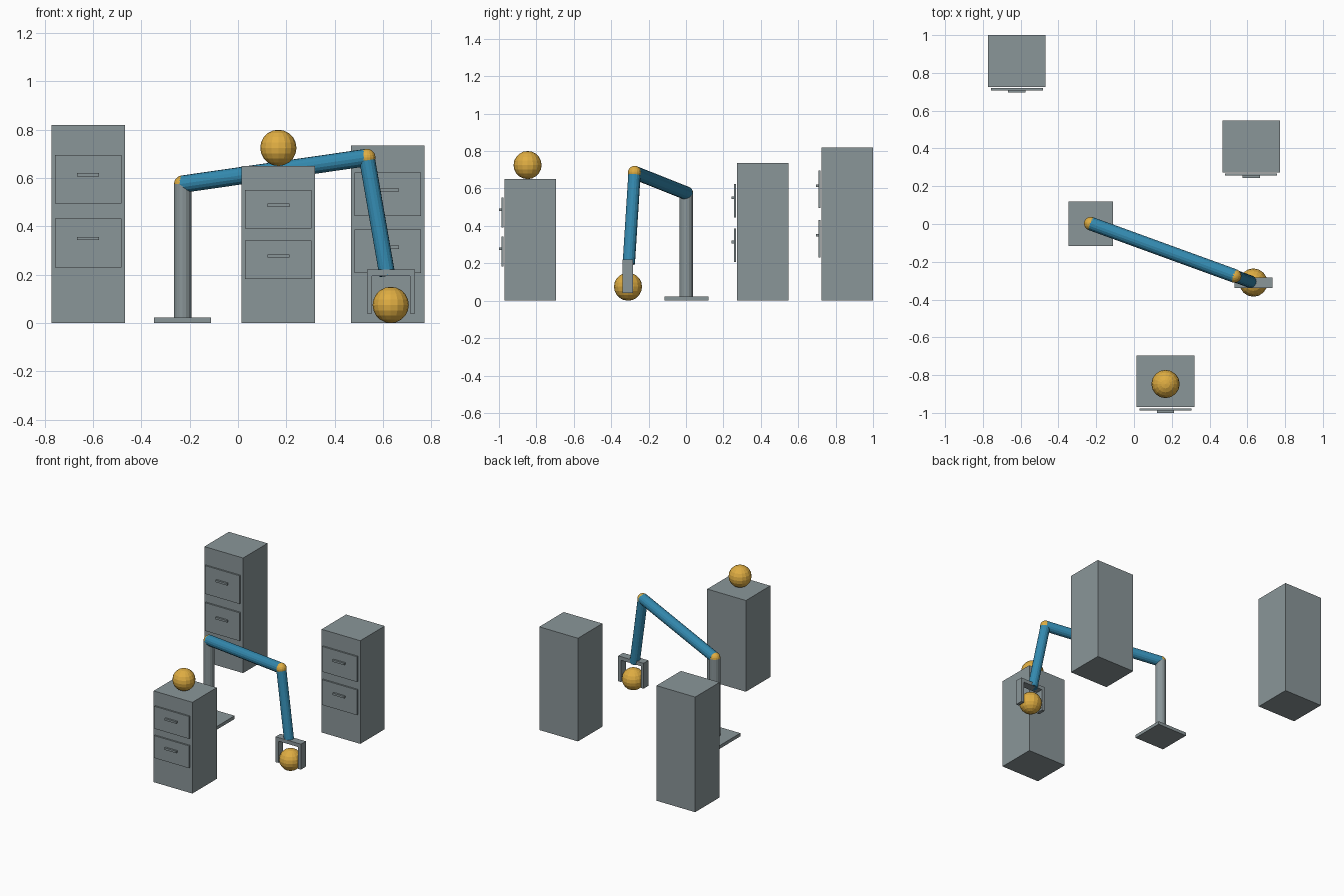
import bpy
from mathutils import Vector

if "Cube" in bpy.data.objects:
    bpy.data.objects.remove(bpy.data.objects["Cube"])


def material(name, rgb):
    m = bpy.data.materials.new(name)
    m.diffuse_color = (*rgb, 1)
    m.use_nodes = True
    m.node_tree.nodes["Principled BSDF"].inputs["Base Color"].default_value = m.diffuse_color
    return m


GREY = material("steel grey", (0.255, 0.305, 0.318))
BLUE = material("arm blue", (0.034, 0.254, 0.434))
GOLD = material("golden yellow", (0.74, 0.42, 0.055))


def finish(name, mat):
    ob = bpy.context.object
    ob.name = name
    ob.data.materials.append(mat)
    return ob


def box(name, centre, size, mat=GREY):
    bpy.ops.mesh.primitive_cube_add(size=1, location=centre)
    ob = finish(name, mat)
    ob.scale = size
    return ob


def ball(name, centre, radius):
    bpy.ops.mesh.primitive_uv_sphere_add(segments=16, ring_count=10,
                                         radius=radius, location=centre)
    return finish(name, GOLD)


def rod(name, start, end, radius, mat):
    a, b = Vector(start), Vector(end)
    bpy.ops.mesh.primitive_cylinder_add(vertices=16, radius=radius,
                                        depth=(b - a).length, location=(a + b) / 2)
    ob = finish(name, mat)
    ob.rotation_euler = (b - a).to_track_quat('Z', 'Y').to_euler()
    return ob


# Cabinets: body, two drawer fronts just clear of the body, two handles
W, D = 0.305, 0.275


def cabinet(tag, x, y, h):
    box(f"{tag}_cabinet_body", (x, y, h / 2), (W, D, h))
    front = y - D / 2
    for level, z in (("lower", 0.404 * h), ("upper", 0.726 * h)):
        box(f"{tag}_{level}_drawer", (x, front - 0.0115, z), (0.9 * W, 0.011, 0.245 * h))
        box(f"{tag}_{level}_handle", (x, front - 0.0235, z + 0.023 * h),
            (0.3 * W, 0.013, 0.014))


cabinet("left", -0.62, 0.8625, 0.82)
cabinet("right", 0.62, 0.411, 0.735)
cabinet("front", 0.167, -0.8325, 0.65)

# Balls: one on the front cabinet, one in the gripper
ball("cabinet_ball", (0.167, -0.847, 0.725), 0.075)
ball("gripped_ball", (0.632, -0.31, 0.075), 0.075)

# Robot arm: base, column, two links and their joints
SHOULDER = (-0.229, 0.002, 0.575)
ELBOW = (0.533, -0.275, 0.685)
WRIST = (0.618, -0.306, 0.197)
box("arm_base", (-0.229, 0.002, 0.0115), (0.236, 0.236, 0.023))
rod("arm_column", (-0.229, 0.002, 0.02), SHOULDER, 0.036, GREY)
rod("upper_arm", SHOULDER, ELBOW, 0.036, BLUE)
rod("forearm", ELBOW, WRIST, 0.033, BLUE)
ball("shoulder_joint", SHOULDER, 0.036)
ball("elbow_joint", ELBOW, 0.036)

# Gripper: palm bar and two fingers
GX, GY = 0.633, -0.311
box("gripper_palm", (GX, GY, 0.208), (0.2, 0.055, 0.026))
for side, s in (("left", -1), ("right", 1)):
    box(f"gripper_{side}_finger", (GX + s * 0.089, GY, 0.13), (0.022, 0.055, 0.18))
